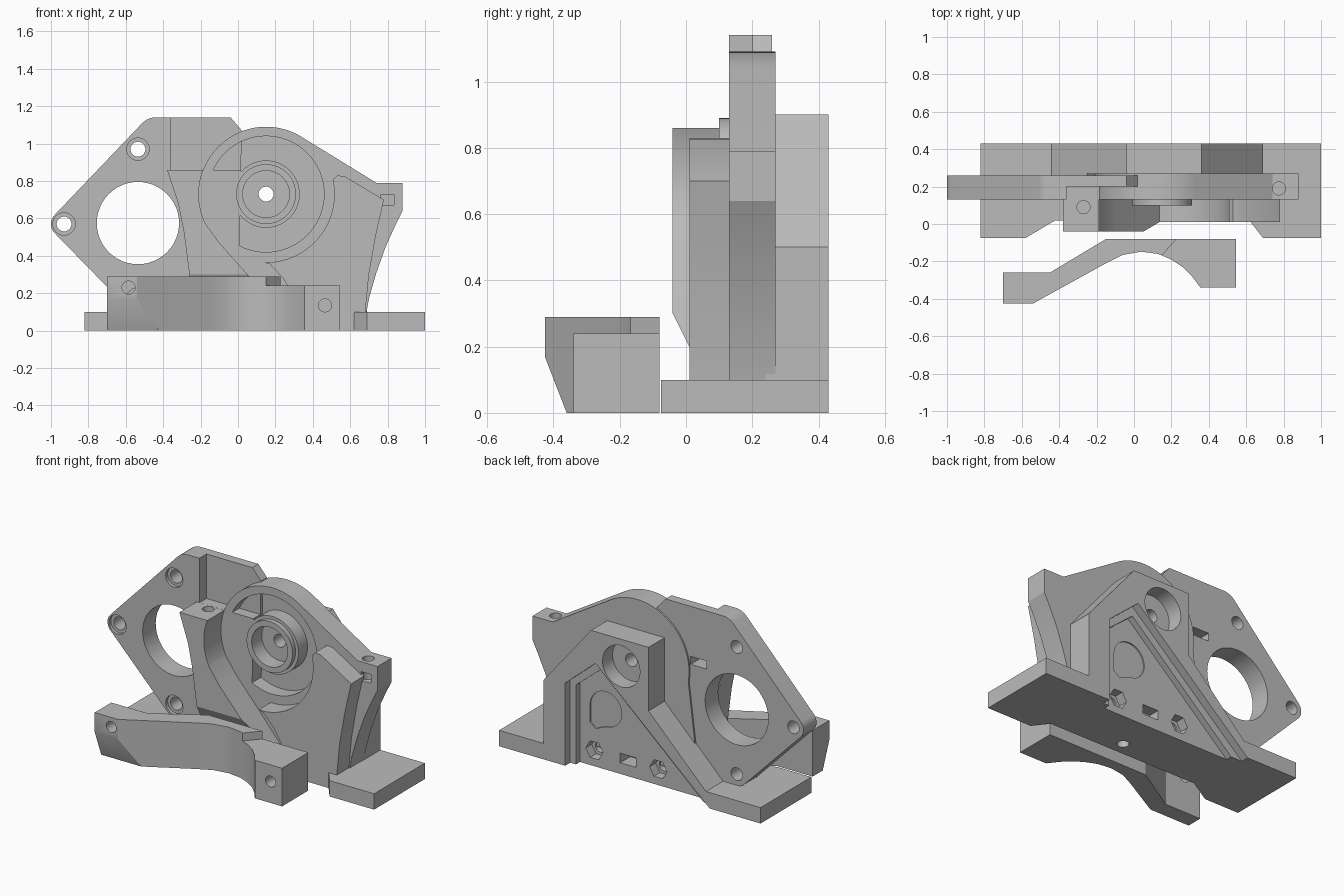
import bpy, bmesh
from math import cos, sin, pi, radians
from mathutils import Vector

if "Cube" in bpy.data.objects:
    bpy.data.objects.remove(bpy.data.objects["Cube"], do_unlink=True)

grey = bpy.data.materials.new("plain grey plastic")
grey.use_nodes = True
colour = (0.5, 0.5, 0.5, 1)
grey.diffuse_color = colour
grey.node_tree.nodes["Principled BSDF"].inputs["Base Color"].default_value = colour


def arc(cx, cy, r, start=0, end=360, n=48):
    """Points on an arc; a full turn leaves out the repeated last point."""
    last = n if end - start == 360 else n - 1
    return [(cx + r * cos(radians(start + (end - start) * i / last)),
             cy + r * sin(radians(start + (end - start) * i / last))) for i in range(n)]


def prism(name, points, axis, lo, hi):
    """Extrude a flat profile along X (y,z), Y (x,z) or Z (x,y)."""
    place = {"X": lambda a, b, d: (d, a, b),
             "Y": lambda a, b, d: (a, d, b),
             "Z": lambda a, b, d: (a, b, d)}[axis]
    bm = bmesh.new()
    face = bm.faces.new([bm.verts.new(place(a, b, lo)) for a, b in points])
    side = bmesh.ops.extrude_face_region(bm, geom=[face])["geom"]
    bmesh.ops.translate(bm, vec=Vector(place(0, 0, hi - lo)),
                        verts=[v for v in side if isinstance(v, bmesh.types.BMVert)])
    bmesh.ops.recalc_face_normals(bm, faces=bm.faces)
    mesh = bpy.data.meshes.new(name)
    bm.to_mesh(mesh)
    bm.free()
    mesh.materials.append(grey)
    obj = bpy.data.objects.new(name, mesh)
    bpy.context.scene.collection.objects.link(obj)
    return obj


def box(x, z, w, h):
    return [(x - w / 2, z - h / 2), (x + w / 2, z - h / 2),
            (x + w / 2, z + h / 2), (x - w / 2, z + h / 2)]


def cut(obj, *cutters):
    """Subtract profiles, each given as (points, axis, lo, hi)."""
    for spec in cutters:
        tool = prism("cutter", *spec)
        tool.hide_render = True
        mod = obj.modifiers.new("cut", "BOOLEAN")
        mod.operation, mod.solver, mod.object = "DIFFERENCE", "EXACT", tool
        graph = bpy.context.evaluated_depsgraph_get()
        mesh = bpy.data.meshes.new_from_object(obj.evaluated_get(graph))
        obj.modifiers.clear()
        obj.data = mesh
        bpy.data.objects.remove(tool, do_unlink=True)


# Shaft centre and motor centre in the front plane
SX, SZ = 0.15, 0.73
MX, MZ = -0.535, 0.57
shaft_hole = (arc(SX, SZ, 0.04, n=24), "Y", -1, 1)
nut_bores = [(arc(x, 0.1, 0.035, n=24), "Y", -1, 1) for x in (0.4, -0.045)]
nut_traps = [(arc(x, 0.1, 0.06, n=6), "Y", 0.28, 0.5) for x in (0.4, -0.045)]
guide_slot = (box(0.165, 0.1, 0.11, 0.06), "Y", 0.24, 0.5)

# Pocket in the rear of the block, open at the bottom, in two steps
pocket_outer = ([(0.54, -0.1), (0.54, 0.52), (0.33, 0.70), (-0.5, -0.03), (-0.5, -0.1)], "Y", 0.38, 0.5)
pocket_inner = ([(0.5, -0.1), (0.5, 0.50), (0.33, 0.64), (-0.4, -0.01), (-0.4, -0.1)], "Y", 0.34, 0.5)

# Base plate
base = prism("base_plate", [(-0.82, -0.075), (-0.58, -0.075), (-0.42, 0.02), (0.62, 0.015),
                            (0.69, -0.075), (1, -0.075), (1, 0.43), (-0.82, 0.43)], "Z", 0, 0.1)
cut(base, pocket_outer, pocket_inner, *nut_bores, *nut_traps, guide_slot,
    (arc(0.165, 0.1, 0.035, n=24), "Z", -1, 1))

# Rear block
block = prism("rear_block", [(-0.45, 0.09), (-0.04, 0.5), (-0.04, 0.9), (0.36, 0.9),
                             (0.69, 0.5), (0.69, 0.09)], "Y", 0.24, 0.43)
teardrop = arc(0.32, 0.38, 0.11, 0, 270, 30) + [(0.39, 0.24), (0.43, 0.27)]
cut(block, pocket_outer, pocket_inner, (teardrop, "Y", 0.332, 0.5),
    (arc(SX, SZ, 0.13), "Y", 0.33, 0.5), shaft_hole, *nut_bores, *nut_traps, guide_slot)

# Motor plate with central opening and screw holes
plate = prism("motor_plate", arc(-0.93, MZ, 0.07, 135, 225, 8) + arc(-0.54, 0.17, 0.07, 225, 270, 6)
              + [(0, 0.1), (0.02, 1.07), (-0.04, 1.14)]
              + arc(-0.44, 1.04, 0.1, 90, 135, 6), "Y", 0.13, 0.26)
opening = [(x, min(z, 0.795)) for x, z in arc(MX, MZ + 0.005, 0.22)]
opening = [p for i, p in enumerate(opening)
           if not (p[1] == 0.795 and opening[i - 1][1] == 0.795 and opening[i + 1][1] == 0.795)]
screws = [(MX, MZ + 0.4), (MX - 0.395, MZ), (MX, MZ - 0.4)]
cut(plate, (opening, "Y", -1, 1),
    (box(0.14, 1.36, 1, 1), "Y", 0, 0.2),
    (box(-0.27, 0.8, 0.11, 0.05), "Y", 0, 1),
    *[(arc(x, z, 0.04, n=24), "Y", -1, 1) for x, z in screws],
    *[(arc(x, z, 0.06, n=24), "Y", 0, 0.15) for x, z in screws])

# Gear housing wall with its round recess and clamp tab
tab_side = [(0.685, 0.09), (0.70, 0.17), (0.74, 0.31), (0.79, 0.45), (0.84, 0.56), (0.88, 0.64)]
housing = prism("gear_housing", tab_side + [(0.88, 0.79), (0.74, 0.79)]
                + arc(SX, SZ, 0.36, 60, 190, 30) + [(-0.25, 0.3), (-0.25, 0.09)], "Y", 0.13, 0.27)
cut(housing, (arc(SX, SZ, 0.31, n=64), "Y", 0, 0.22), shaft_hole,
    (arc(0.775, 0.19, 0.035, n=24), "Z", 0.5, 1), (box(0.80, 0.7, 0.07, 0.055), "Y", 0, 0.24))

# Stepped bearing boss
boss = prism("bearing_boss", arc(SX, SZ, 0.18), "Y", 0.13, 0.23)
collar = prism("bearing_collar", arc(SX, SZ, 0.16), "Y", 0.10, 0.22)
for part in (boss, collar):
    cut(part, (arc(SX, SZ, 0.125), "Y", 0, 0.2), shaft_hole)

# Left clamp arm, hugging the housing, undercut at its foot
arm = prism("clamp_arm", [(-0.25, 0.05), (-0.26, 0.3), (-0.29, 0.53), (-0.32, 0.68), (-0.38, 0.86)]
            + arc(SX, SZ, 0.36, 159, 206, 16) + [(-0.1, 0.47), (0.06, 0.29), (0.22, 0.1), (0.22, 0.05)],
            "Y", -0.04, 0.14)
cut(arm, ([(-0.05, 0.32), (0.01, 0.2), (0.01, 0), (-0.2, 0), (-0.2, 0.32)], "X", -1, 1),
    (arc(-0.27, 0.09, 0.035, n=24), "Z", 0.6, 1), (box(-0.27, 0.8, 0.11, 0.05), "Y", 0.03, 1))
shelf = prism("clamp_arm_shelf", [(-0.36, 0.8), (-0.38, 0.86), (-0.17, 0.86), (-0.19, 0.8)], "Y", 0.13, 0.2)
cut(shelf, (box(-0.27, 0.8, 0.11, 0.05), "Y", 0, 1), (arc(-0.27, 0.09, 0.035, n=24), "Z", 0.6, 1))

# Right guard wall around the gear
prism("guard_wall", [(0.36, 0.09), (0.68, 0.09), (0.70, 0.3), (0.735, 0.5), (0.78, 0.7),
                     (0.57, 0.825), (0.53, 0.83)]
      + arc(SX, SZ, 0.365, 12, -92, 32) + [(0.17, 0.355), (0.24, 0.28)], "Y", 0.01, 0.14)

# Separate idler lever
lever = prism("idler_lever", [(-0.70, -0.26), (-0.70, -0.425), (-0.54, -0.425), (-0.15, -0.21)]
              + [(-0.06, -0.165), (0.04, -0.148), (0.13, -0.16), (0.20, -0.19), (0.26, -0.23),
                 (0.31, -0.28), (0.355, -0.34), (0.545, -0.34), (0.545, -0.08),
                 (-0.15, -0.08), (-0.45, -0.26)], "Z", 0, 0.29)
cut(lever, ([(0.12, -0.2), (0.28, -0.02), (0.7, -0.02), (0.7, -0.5), (0.12, -0.5)], "Z", 0.24, 0.5),
    ([(-0.43, 0.18), (-0.36, 0), (-0.36, -0.1), (-0.5, -0.1), (-0.5, 0.18)], "X", -0.8, -0.35),
    (arc(-0.585, 0.23, 0.035, n=24), "Y", -1, 1), (arc(0.465, 0.135, 0.035, n=24), "Y", -1, 1))

# Smooth the round walls, keep edges crisp
for obj in bpy.context.scene.objects:
    if obj.type == "MESH":
        bpy.ops.object.select_all(action="DESELECT")
        obj.select_set(True)
        bpy.context.view_layer.objects.active = obj
        bpy.ops.object.shade_smooth_by_angle(angle=radians(25))
